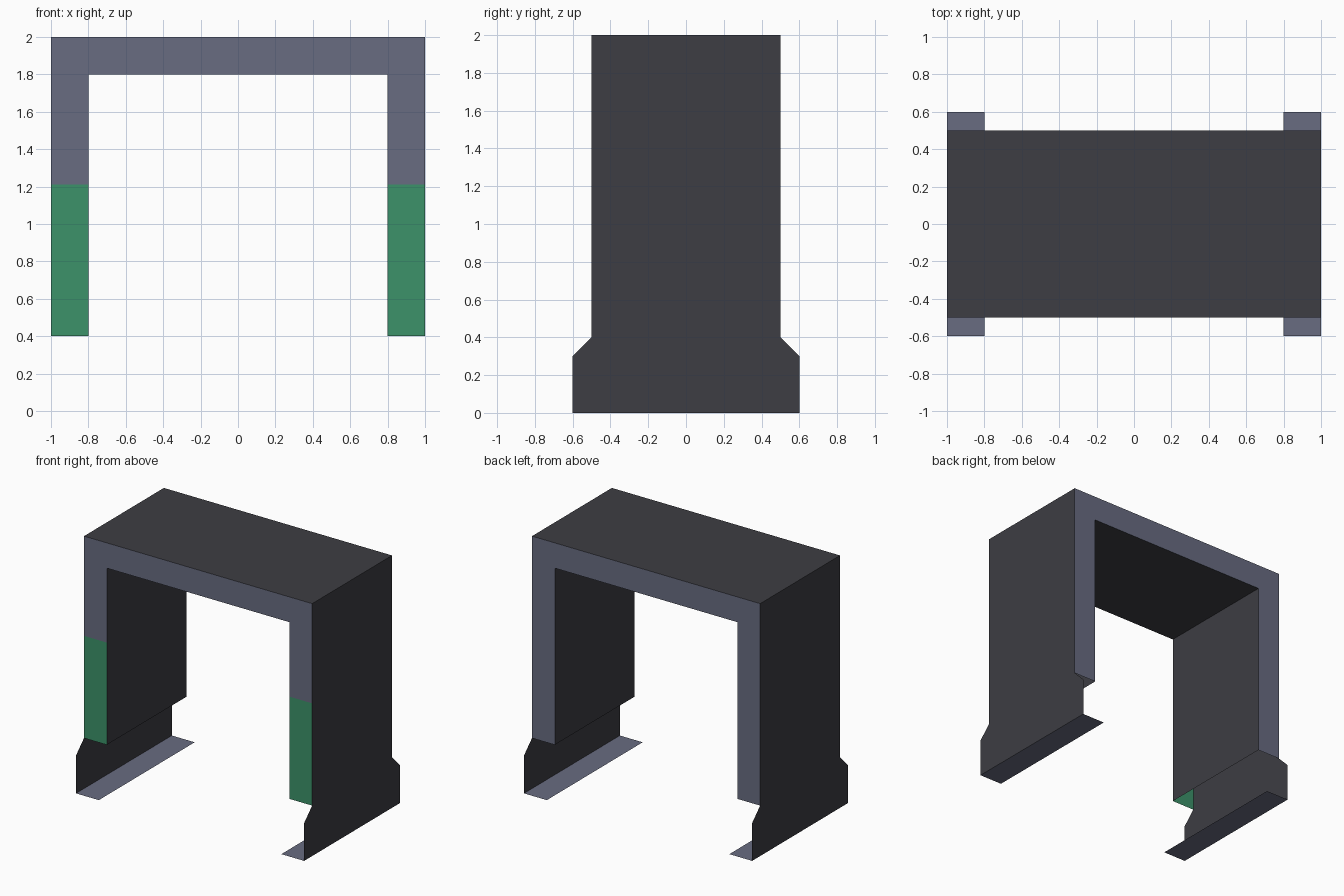
import bpy
import bmesh

if "Cube" in bpy.data.objects:
    bpy.data.objects.remove(bpy.data.objects["Cube"])


def srgb(*rgb):
    lin = [c / 255 / 12.92 if c < 10 else ((c / 255 + 0.055) / 1.055) ** 2.4 for c in rgb]
    return (*lin, 1.0)


def material(name, color):
    m = bpy.data.materials.new(name)
    m.diffuse_color = color
    m.use_nodes = True
    m.node_tree.nodes["Principled BSDF"].inputs["Base Color"].default_value = m.diffuse_color
    return m


DARK, LIGHT, GREEN = 0, 1, 2
MATS = [material("dark_grey", srgb(61, 61, 67)),
        material("slate_blue", srgb(104, 108, 129)),
        material("green", srgb(60, 146, 106))]

HALF_W, INNER, TOP, BEAM = 1.0, 0.8, 2.0, 1.8
DEPTH, FOOT_DEPTH = 0.5, 0.6
LEG_Z, GREEN_Z, FOOT_Z = 0.4, 1.21, 0.3


def finish(bm, name):
    mesh = bpy.data.meshes.new(name)
    bm.to_mesh(mesh)
    bm.free()
    for m in MATS:
        mesh.materials.append(m)
    obj = bpy.data.objects.new(name, mesh)
    bpy.context.collection.objects.link(obj)
    return obj


def face(bm, points, mat):
    f = bm.faces.new([bm.verts.new(p) for p in points])
    f.material_index = mat
    return f


# Arch: inverted U profile extruded front to back, hollow and open under the legs
half = [(INNER, BEAM), (INNER, LEG_Z), (HALF_W, LEG_Z), (HALF_W, TOP)]
profile = half + [(-x, z) for x, z in reversed(half)]
bm = bmesh.new()
front = face(bm, [(x, -DEPTH, z) for x, z in profile], LIGHT)
ext = bmesh.ops.extrude_face_region(bm, geom=[front], use_keep_orig=True)
bmesh.ops.translate(bm, vec=(0, 2 * DEPTH, 0),
                    verts=[g for g in ext["geom"] if isinstance(g, bmesh.types.BMVert)])
bmesh.ops.recalc_face_normals(bm, faces=bm.faces)
# Cut the front face at the top of the green leg panels
front = [f for f in bm.faces if f.normal.y < -0.5]
geom = front + list({e for f in front for e in f.edges}) + list({v for f in front for v in f.verts})
bmesh.ops.bisect_plane(bm, geom=geom, plane_co=(0, 0, GREEN_Z), plane_no=(0, 0, 1))
for f in bm.faces:
    if f.normal.y < -0.5 and f.calc_center_median().z < GREEN_Z:
        f.material_index = GREEN
    else:
        f.material_index = LIGHT if abs(f.normal.y) > 0.5 else DARK
open_ends = [f for f in bm.faces if all(v.co.z < LEG_Z + 0.01 for v in f.verts)]
bmesh.ops.delete(bm, geom=open_ends, context="FACES_ONLY")
finish(bm, "arch")

# Feet: an outer side plate with sloped shoulders and a flat sole
for side, s in (("left", -1), ("right", 1)):
    bm = bmesh.new()
    edge = [(FOOT_DEPTH, 0), (FOOT_DEPTH, FOOT_Z), (DEPTH, LEG_Z)]
    outline = edge + [(-y, z) for y, z in reversed(edge)]
    plate = face(bm, [(s * HALF_W, y, z) for y, z in outline], DARK)
    sole = face(bm, [(s * x, y, 0) for x, y in ((INNER, -FOOT_DEPTH), (INNER, FOOT_DEPTH),
                                                (HALF_W, FOOT_DEPTH), (HALF_W, -FOOT_DEPTH))], LIGHT)
    bm.normal_update()
    if plate.normal.x * s < 0:
        plate.normal_flip()
    if sole.normal.z > 0:
        sole.normal_flip()
    bmesh.ops.remove_doubles(bm, verts=bm.verts, dist=1e-5)
    finish(bm, side + "_foot")
